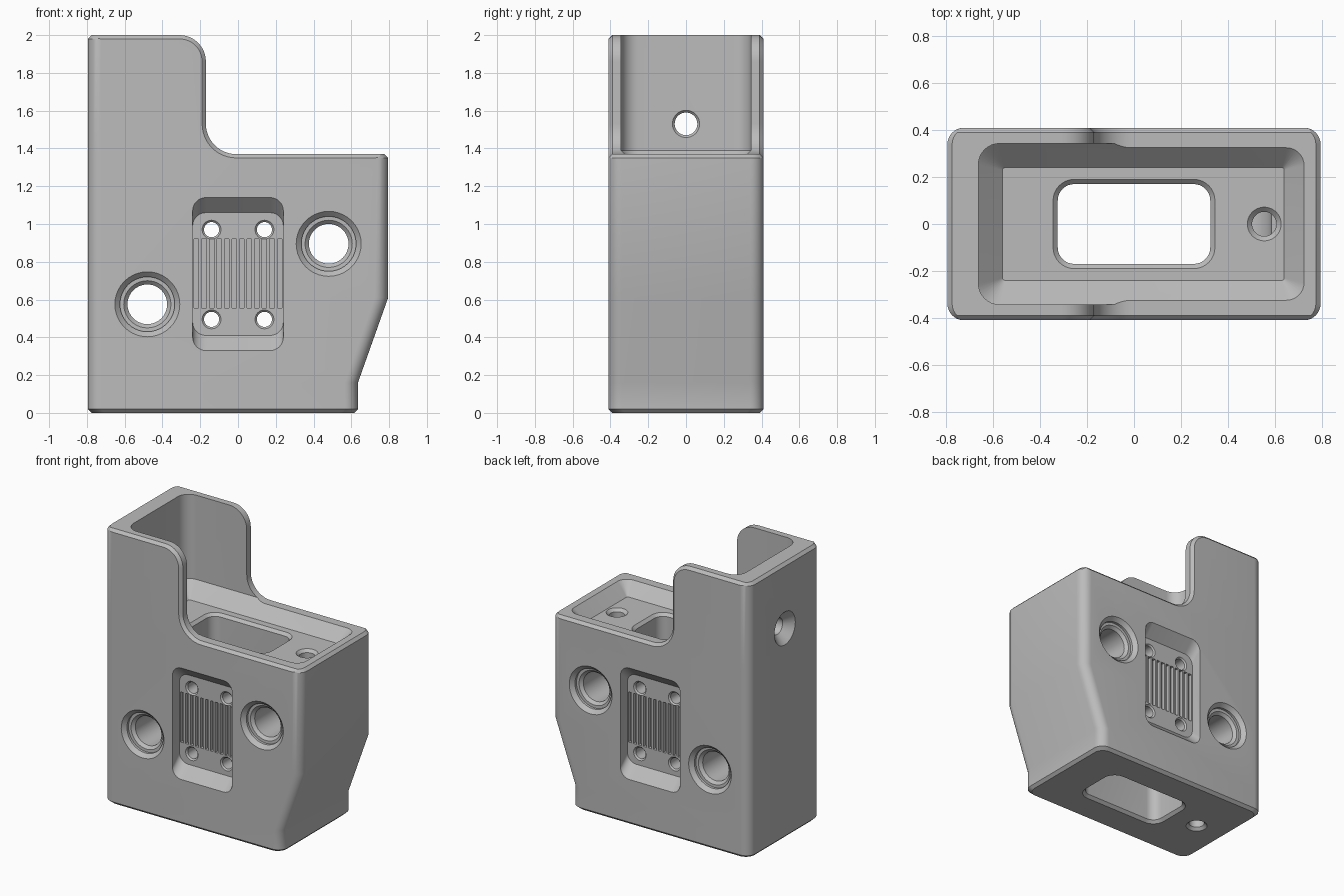
import bpy
import bmesh
from math import sin, cos, pi, radians

if "Cube" in bpy.data.objects:
    bpy.data.objects.remove(bpy.data.objects["Cube"], do_unlink=True)

grey = bpy.data.materials.new("plain grey")
grey.use_nodes = True
grey.diffuse_color = (0.5, 0.5, 0.5, 1)
grey.node_tree.nodes["Principled BSDF"].inputs["Base Color"].default_value = (0.5, 0.5, 0.5, 1)


def arc(cx, cy, r, start, end, steps=8):
    angles = [radians(start + (end - start) * i / steps) for i in range(steps + 1)]
    return [(cx + r * cos(a), cy + r * sin(a)) for a in angles]


def rounded(u0, u1, v0, v1, r):
    """Outline of a rectangle with round corners."""
    return (arc(u1 - r, v1 - r, r, 0, 90) + arc(u0 + r, v1 - r, r, 90, 180)
            + arc(u0 + r, v0 + r, r, 180, 270) + arc(u1 - r, v0 + r, r, 270, 360))


def place(outline, axis, d):
    """Set a flat outline at distance d along an axis."""
    if axis == "x":
        return [(d, u, v) for u, v in outline]
    if axis == "y":
        return [(u, d, v) for u, v in outline]
    return [(u, v, d) for u, v in outline]


def loft(name, *solids):
    """Closed solids, each through a list of matching loops."""
    bm = bmesh.new()
    for loops in solids:
        rings = [[bm.verts.new(p) for p in loop] for loop in loops]
        n = len(rings[0])
        for a, b in zip(rings, rings[1:]):
            for i in range(n):
                j = (i + 1) % n
                bm.faces.new((a[i], a[j], b[j], b[i]))
        bm.faces.new(rings[0][::-1])
        bm.faces.new(rings[-1])
    bmesh.ops.recalc_face_normals(bm, faces=bm.faces)
    mesh = bpy.data.meshes.new(name)
    bm.to_mesh(mesh)
    bm.free()
    mesh.materials.append(grey)
    ob = bpy.data.objects.new(name, mesh)
    bpy.context.collection.objects.link(ob)
    return ob


def turned(axis, u, v, steps):
    """Loops of a round bore from (distance, radius) pairs."""
    return [place(arc(u, v, r, 0, 360, 40)[:-1], axis, d) for d, r in steps]


def both_ways(half):
    """Mirror (distance, radius) pairs given from the outside inward."""
    return [(-d, r) for d, r in half] + [(d, r) for d, r in half[::-1]]


# Outer body: round-cornered levels of z, left edge, right edge, inset
levels = [(0, -0.775, 0.615, 0.02), (0.02, -0.795, 0.635, 0), (0.16, -0.795, 0.635, 0),
          (0.61, -0.795, 0.795, 0), (1.35, -0.795, 0.795, 0), (1.37, -0.795, 0.775, 0),
          (1.98, -0.795, 0.775, 0), (2.04, -0.735, 0.775, 0)]
body = loft("bracket_body", [place(rounded(x0, x1, -0.41 + k, 0.41 - k, 0.07), "z", z)
                             for z, x0, x1, k in levels])


def cut(*solids):
    cutter = loft("cutter", *solids)
    cutter.hide_render = True
    mod = body.modifiers.new("cut", "BOOLEAN")
    mod.operation = "DIFFERENCE"
    mod.solver = "EXACT"
    mod.object = cutter
    bpy.context.view_layer.objects.active = body
    bpy.ops.object.modifier_apply(modifier=mod.name)
    bpy.data.objects.remove(cutter, do_unlink=True)


# Stepped top, widening outward so that its edges are chamfered
def step(k):
    return ([(-1.2, 2 - k)] + arc(-0.31, 1.86, 0.14 - k, 90, 0, 12)
            + arc(-0.01, 1.53, 0.16 + k, 180, 270, 12) + [(1.2, 1.37 - k), (1.2, 2.6), (-1.2, 2.6)])


cut([place(step(k), "y", y) for y, k in
     ((-0.45, 0.06), (-0.39, 0), (0.39, 0), (0.45, 0.06))])

# Upper tray with sloping sides down to the floor
cut([place(rounded(-0.56 - k, 0.64 + k, -0.24 - k, 0.24 + k, r), "z", z)
     for z, k, r in ((1.285, 0, 0.01), (1.388, 0.103, 0.09), (2.3, 0.103, 0.09))])

# Central shaft, chamfered at both mouths
cut([place(rounded(-0.325 - k, 0.325 + k, -0.17 - k, 0.17 + k, 0.07 + k), "z", z)
     for z, k in ((-0.02, 0.04), (0.02, 0), (1.265, 0), (1.305, 0.04))])

# Clamp pockets, teeth and bolt holes on front and back
for side in (-1, 1):
    cut([place(rounded(-0.24, 0.24, 0.41 - k, 1.06 + k, 0.07), "y", side * y)
         for y, k in ((0.33, 0), (0.45, 0.12))])
    cut(*[[place([(x - 0.012, 0.555), (x + 0.012, 0.555), (x + 0.012, 0.92), (x - 0.012, 0.92)],
                 "y", side * y) for y in (0.305, 0.35)]
          for x in [-0.22 + 0.04 * i for i in range(12)]])
bolt = both_ways([(0.35, 0.07), (0.32, 0.04)])
cut(*[turned("y", x, z, bolt) for x in (-0.14, 0.14) for z in (0.495, 0.97)])

# Two large stepped cross bores
bore = both_ways([(0.45, 0.212), (0.383, 0.145), (0.365, 0.145), (0.364, 0.125), (0.344, 0.105)])
cut(*[turned("y", x, z, bore) for x, z in ((-0.48, 0.575), (0.48, 0.895))])

# Set-screw holes from the tray floor and from the base into the bores
cut(turned("z", 0.555, 0, [(0.895, 0.052), (1.265, 0.052), (1.305, 0.092)]))
cut(turned("z", -0.555, 0, [(-0.02, 0.092), (0.02, 0.052), (0.575, 0.052)]))

# Countersunk screw hole in the tall end wall
cut(turned("x", 0, 1.53, [(-0.83, 0.155), (-0.735, 0.06), (-0.675, 0.06), (-0.64, 0.095)]))

# Smooth round surfaces, crisp edges
bpy.ops.object.select_all(action="DESELECT")
body.select_set(True)
bpy.context.view_layer.objects.active = body
bpy.ops.object.shade_smooth_by_angle(angle=radians(25))
